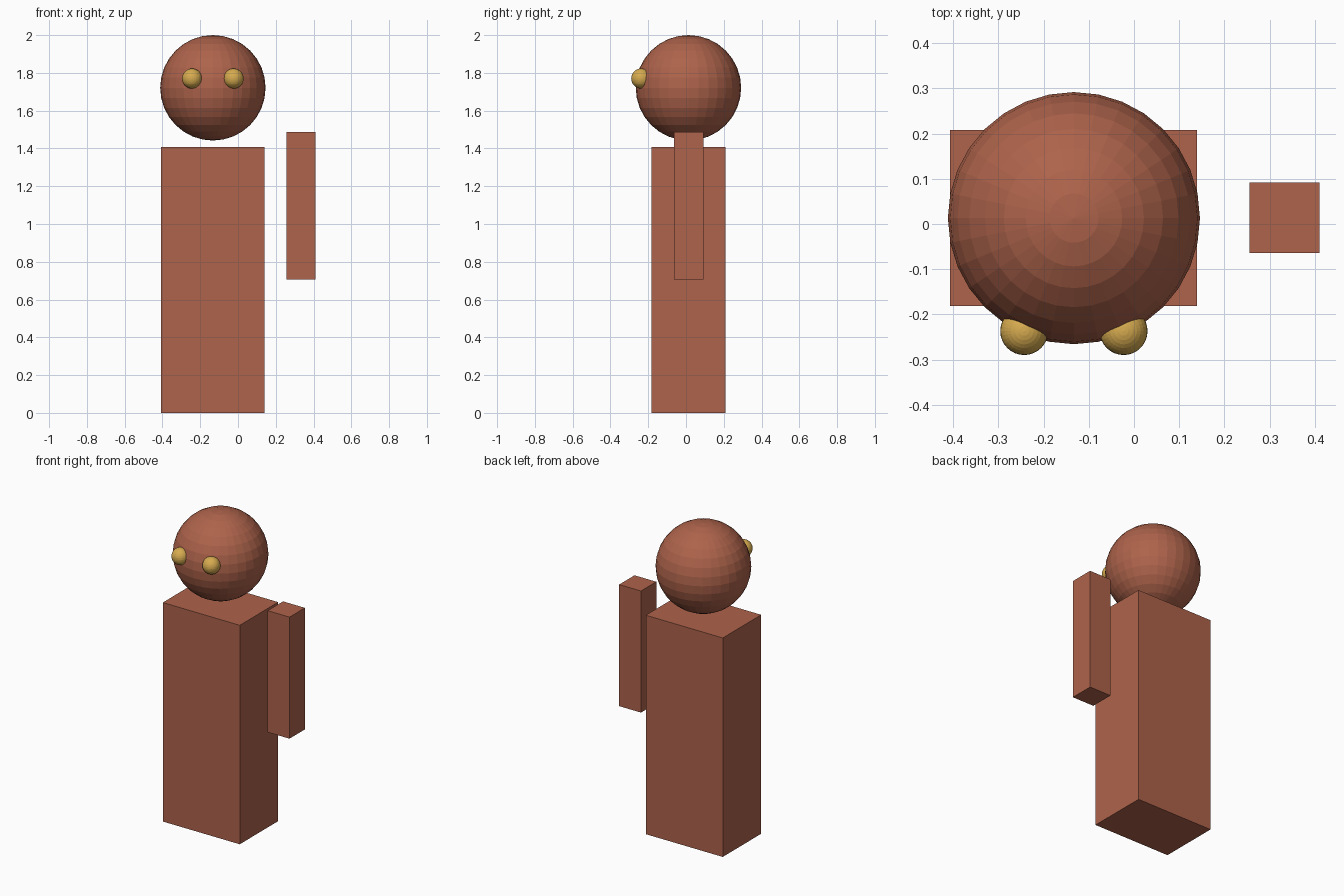
import bpy

if "Cube" in bpy.data.objects:
    bpy.data.objects.remove(bpy.data.objects["Cube"])


def material(name, rgb):
    m = bpy.data.materials.new(name)
    m.diffuse_color = (*rgb, 1.0)
    m.use_nodes = True
    m.node_tree.nodes["Principled BSDF"].inputs["Base Color"].default_value = m.diffuse_color
    return m


BROWN = material("reddish_brown", (0.42, 0.125, 0.07))
GOLD = material("golden_yellow", (0.68, 0.41, 0.08))


def finish(name, mat):
    ob = bpy.context.object
    ob.name = name
    ob.data.materials.append(mat)
    return ob


def box(name, lo, hi, mat):
    centre = [(a + b) / 2 for a, b in zip(lo, hi)]
    bpy.ops.mesh.primitive_cube_add(size=1, location=centre)
    ob = finish(name, mat)
    ob.scale = [b - a for a, b in zip(lo, hi)]
    return ob


def ball(name, centre, radius, mat):
    # faceted sphere, left flat shaded
    bpy.ops.mesh.primitive_uv_sphere_add(segments=32, ring_count=16,
                                         radius=radius, location=centre)
    return finish(name, mat)


# Block body and the single detached arm
box("body", (-0.407, -0.182, 0.0), (0.14, 0.208, 1.407), BROWN)
box("arm", (0.256, -0.064, 0.706), (0.411, 0.092, 1.487), BROWN)

# Head with two eyes placed evenly about its centre
HEAD_X = -0.133
ball("head", (HEAD_X, 0.013, 1.721), 0.279, BROWN)
for side, label in ((-1, "right"), (1, "left")):
    ball(label + "_eye", (HEAD_X + side * 0.11, -0.237, 1.77), 0.053, GOLD)
